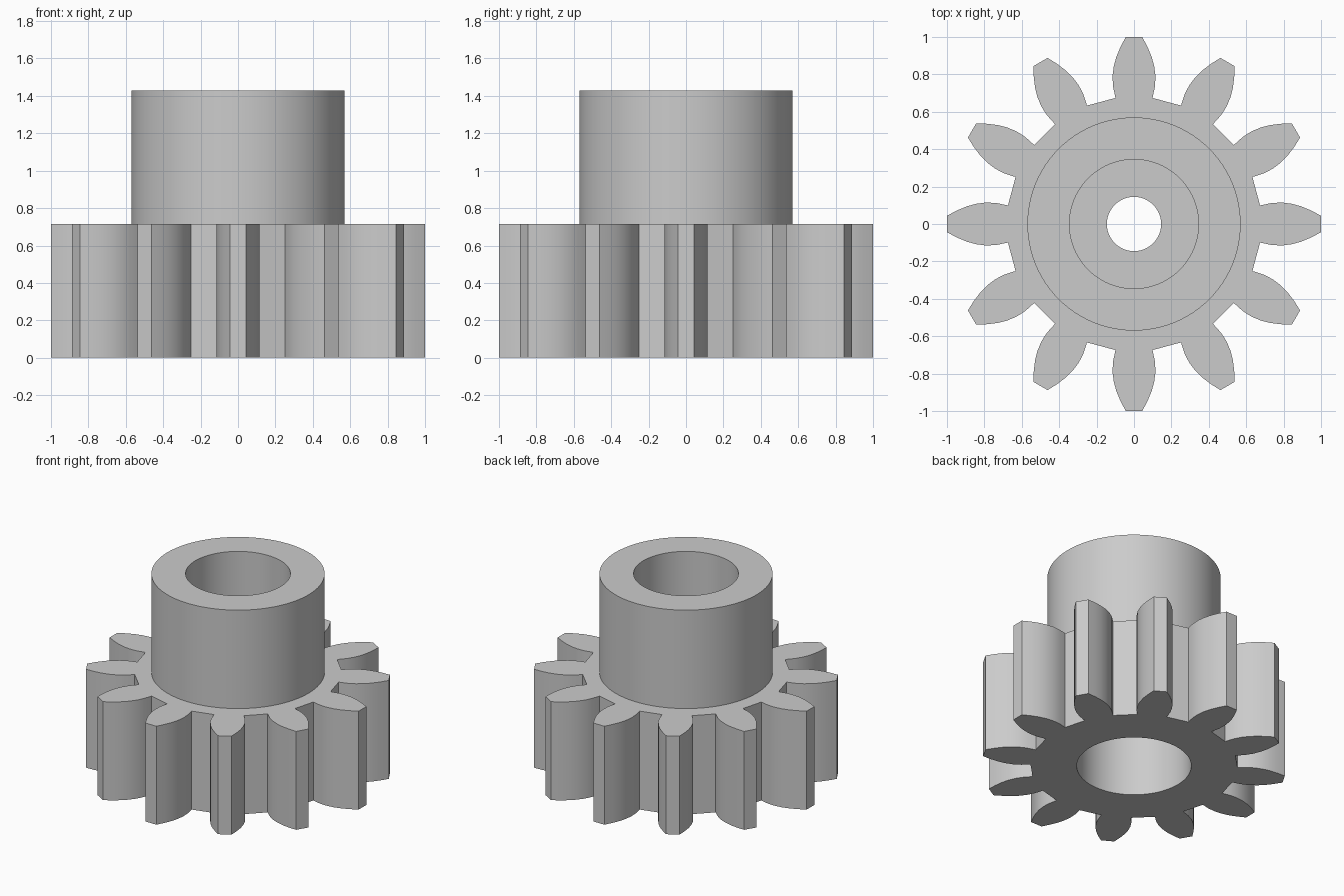
import bpy
import bmesh
from math import cos, sin, pi, radians
from mathutils import Vector, Matrix

cube = bpy.data.objects.get("Cube")
if cube:
    bpy.data.objects.remove(cube, do_unlink=True)

TEETH = 12
SEGMENTS = 96
GEAR_TOP, HUB_TOP = 0.715, 1.43
WEB_LOW, WEB_HIGH = 0.62, 0.78
HUB_R, TOP_BORE_R, BOTTOM_BORE_R, HOLE_R = 0.57, 0.345, 0.377, 0.145

# Half of one tooth, root to tip: (half width, distance from the axis)
FLANK = [(0.099, 0.674), (0.112, 0.735), (0.115, 0.79), (0.108, 0.845),
         (0.094, 0.895), (0.072, 0.947), (0.044, 1.0)]


def circle(radius):
    return [Vector((radius * cos(2 * pi * i / SEGMENTS),
                    radius * sin(2 * pi * i / SEGMENTS))) for i in range(SEGMENTS)]


def gear_outline():
    tooth = [Vector((d, -w)) for w, d in FLANK]
    tooth += [Vector((d, w)) for w, d in reversed(FLANK)]
    return [Matrix.Rotation(2 * pi * k / TEETH, 2) @ p
            for k in range(TEETH) for p in tooth]


bm = bmesh.new()


def ring(points, z):
    return [bm.verts.new((p.x, p.y, z)) for p in points]


def wall(a, b):
    n = len(a)
    for i in range(n):
        j = (i + 1) % n
        bm.faces.new((a[i], a[j], b[j], b[i]))


def cap(outer, inner):
    edges = []
    for loop in (outer, inner):
        for i, v in enumerate(loop):
            w = loop[(i + 1) % len(loop)]
            edges.append(bm.edges.get((v, w)) or bm.edges.new((v, w)))
    bmesh.ops.triangle_fill(bm, use_beauty=True, use_dissolve=False,
                            edges=edges, normal=(0, 0, 1))


# Hub, stepped bore and inner web as one turned surface
profile = [(HUB_R, GEAR_TOP), (HUB_R, HUB_TOP),
           (TOP_BORE_R, HUB_TOP), (TOP_BORE_R, WEB_HIGH),
           (HOLE_R, WEB_HIGH), (HOLE_R, WEB_LOW),
           (BOTTOM_BORE_R, WEB_LOW), (BOTTOM_BORE_R, 0)]
turned = [ring(circle(r), z) for r, z in profile]
for a, b in zip(turned, turned[1:]):
    wall(a, b)

# Toothed rim with its top and bottom faces
outline = gear_outline()
rim_low, rim_high = ring(outline, 0), ring(outline, GEAR_TOP)
wall(rim_low, rim_high)
cap(rim_high, turned[0])
cap(rim_low, turned[-1])
bmesh.ops.recalc_face_normals(bm, faces=bm.faces[:])

mesh = bpy.data.meshes.new("pinion_gear")
bm.to_mesh(mesh)
bm.free()
gear = bpy.data.objects.new("pinion_gear", mesh)
bpy.context.collection.objects.link(gear)

# Plain grey material
grey = bpy.data.materials.new("light_grey")
grey.use_nodes = True
colour = (0.6, 0.6, 0.6, 1)
grey.diffuse_color = colour
grey.node_tree.nodes["Principled BSDF"].inputs["Base Color"].default_value = colour
mesh.materials.append(grey)

# Smooth round walls and flanks, crisp corners
bpy.ops.object.select_all(action='DESELECT')
gear.select_set(True)
bpy.context.view_layer.objects.active = gear
bpy.ops.object.shade_smooth_by_angle(angle=radians(25))
